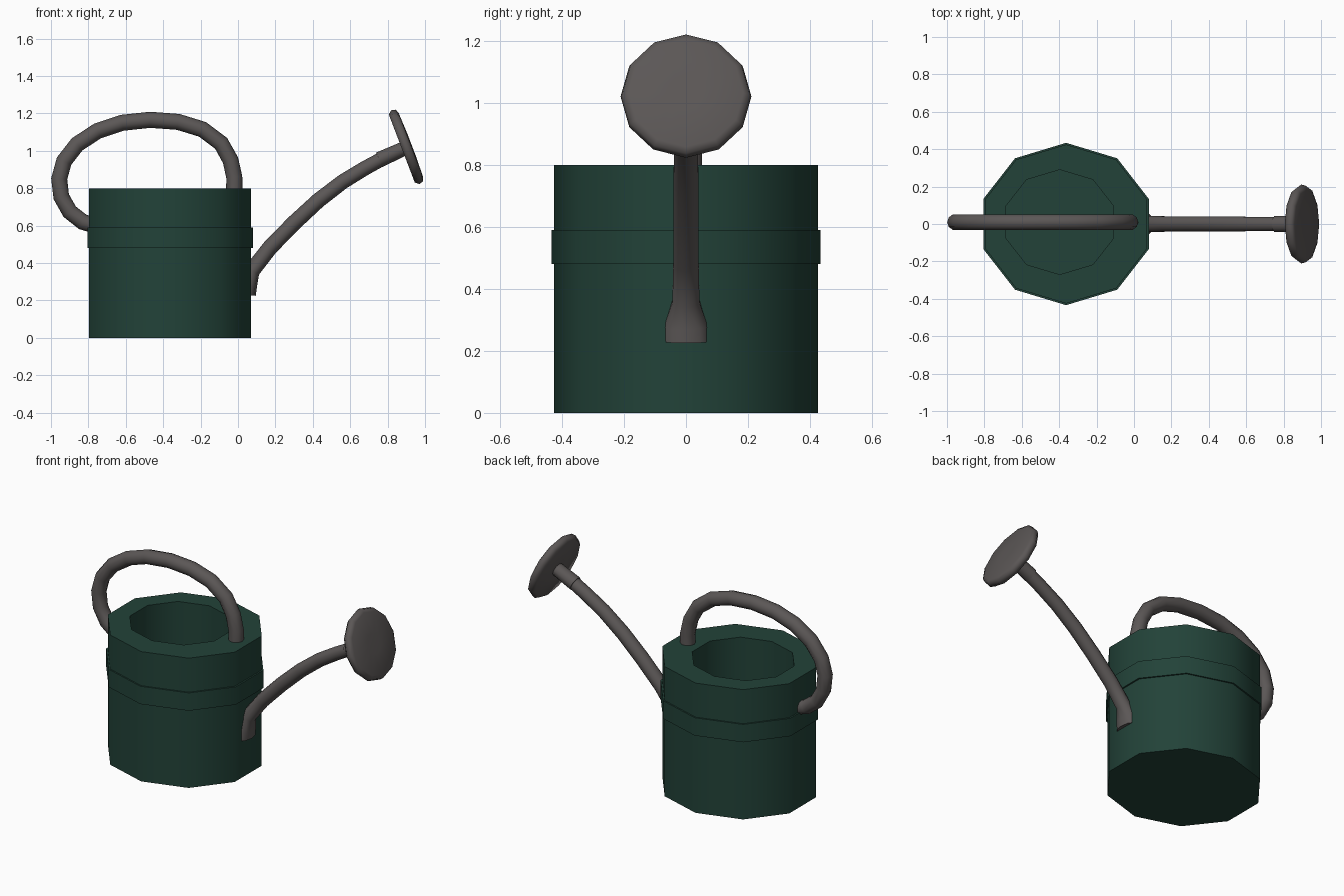
import bpy, bmesh, math
from mathutils import Vector

if "Cube" in bpy.data.objects:
    bpy.data.objects.remove(bpy.data.objects["Cube"])


def material(name, rgb):
    m = bpy.data.materials.new(name)
    m.diffuse_color = (*rgb, 1)
    m.use_nodes = True
    m.node_tree.nodes["Principled BSDF"].inputs["Base Color"].default_value = m.diffuse_color
    return m


GREEN = material("green_paint", (0.016, 0.055, 0.040))
GREY = material("dark_metal", (0.105, 0.095, 0.093))


def loft(name, rings, mat, angle, close=False):
    """Skin a list of equal-length point rings, capping the ends unless closed."""
    bm = bmesh.new()
    loops = [[bm.verts.new(p) for p in ring] for ring in rings]
    n = len(loops[0])
    pairs = list(zip(loops, loops[1:]))
    if close:
        pairs.append((loops[-1], loops[0]))
    for a, b in pairs:
        for i in range(n):
            j = (i + 1) % n
            bm.faces.new((a[i], a[j], b[j], b[i]))
    if not close:
        bm.faces.new(loops[0])
        bm.faces.new(loops[-1])
    bmesh.ops.recalc_face_normals(bm, faces=bm.faces)
    me = bpy.data.meshes.new(name)
    bm.to_mesh(me)
    bm.free()
    me.materials.append(mat)
    ob = bpy.data.objects.new(name, me)
    bpy.context.collection.objects.link(ob)
    bpy.ops.object.select_all(action='DESELECT')
    ob.select_set(True)
    bpy.context.view_layer.objects.active = ob
    bpy.ops.object.shade_smooth_by_angle(angle=math.radians(angle))
    return ob


def decagon(cx, cy, rx, ry, z):
    return [(cx + rx * math.cos(math.radians(90 + 36 * k)),
             cy + ry * math.sin(math.radians(90 + 36 * k)), z) for k in range(10)]


def tube(name, path, y, mat, sides=10):
    """Sweep along an x-z path; each point is (x, z, in-plane radius, y radius)."""
    pts = [Vector((p[0], y, p[1])) for p in path]
    rings = []
    for i, p in enumerate(pts):
        t = (pts[min(i + 1, len(pts) - 1)] - pts[max(i - 1, 0)]).normalized()
        nrm = Vector((-t.z, 0, t.x))
        rings.append([p + nrm * path[i][2] * math.cos(a) + Vector((0, path[i][3] * math.sin(a), 0))
                      for a in (2 * math.pi * k / sides for k in range(sides))])
    return loft(name, rings, mat, 50)


# Hollow ten-sided body: outside, raised band, rim, then inside wall and floor
CX = -0.363


def outer(z):
    return decagon(CX, 0, 0.455, 0.425, z)


def band(z):
    return decagon(CX, 0, 0.465, 0.434, z)


def inner(z):
    return decagon(-0.397, 0.01, 0.302, 0.28, z)


loft("can_body", [outer(0), outer(0.48), band(0.48), band(0.59), outer(0.59),
                  outer(0.80), inner(0.80), inner(0.10)], GREEN, 40)

# Looped carrying handle
handle_path = [(-0.02, 0.78), (-0.02, 0.86), (-0.04, 0.95), (-0.09, 1.04), (-0.19, 1.115),
               (-0.32, 1.155), (-0.47, 1.166), (-0.62, 1.15), (-0.75, 1.107), (-0.86, 1.035),
               (-0.93, 0.945), (-0.956, 0.85), (-0.945, 0.755), (-0.90, 0.675), (-0.83, 0.62),
               (-0.76, 0.60)]
tube("handle", [(x, z, 0.043, 0.043) for x, z in handle_path], 0.01, GREY)

# Curved spout with a flared foot against the body
tube("spout", [(0.045, 0.23, 0.05, 0.08), (0.05, 0.28, 0.052, 0.075), (0.075, 0.36, 0.043, 0.046),
               (0.17, 0.482, 0.042, 0.043), (0.30, 0.615, 0.042, 0.042), (0.43, 0.735, 0.041, 0.042),
               (0.56, 0.835, 0.040, 0.041), (0.68, 0.908, 0.039, 0.040), (0.79, 0.968, 0.038, 0.039)],
     0, GREY)

# Collar joining the spout to the rose
tube("spout_collar", [(0.755, 0.952, 0.042, 0.045), (0.90, 1.018, 0.038, 0.042)], 0, GREY)

# Twelve-sided sprinkler rose, tilted upward
axis = Vector((0.934, 0, 0.357))
side = Vector((-0.357, 0, 0.934))
rose = []
for r, d in [(0.06, -0.026), (0.195, -0.026), (0.211, -0.006), (0.205, 0.018), (0.185, 0.026), (0.06, 0.030)]:
    rose.append([Vector((0.90, 0, 1.022)) + axis * d + side * r * math.cos(a)
                 + Vector((0, r * math.sin(a), 0))
                 for a in (math.pi * k / 6 for k in range(12))])
loft("sprinkler_rose", rose, GREY, 60)
